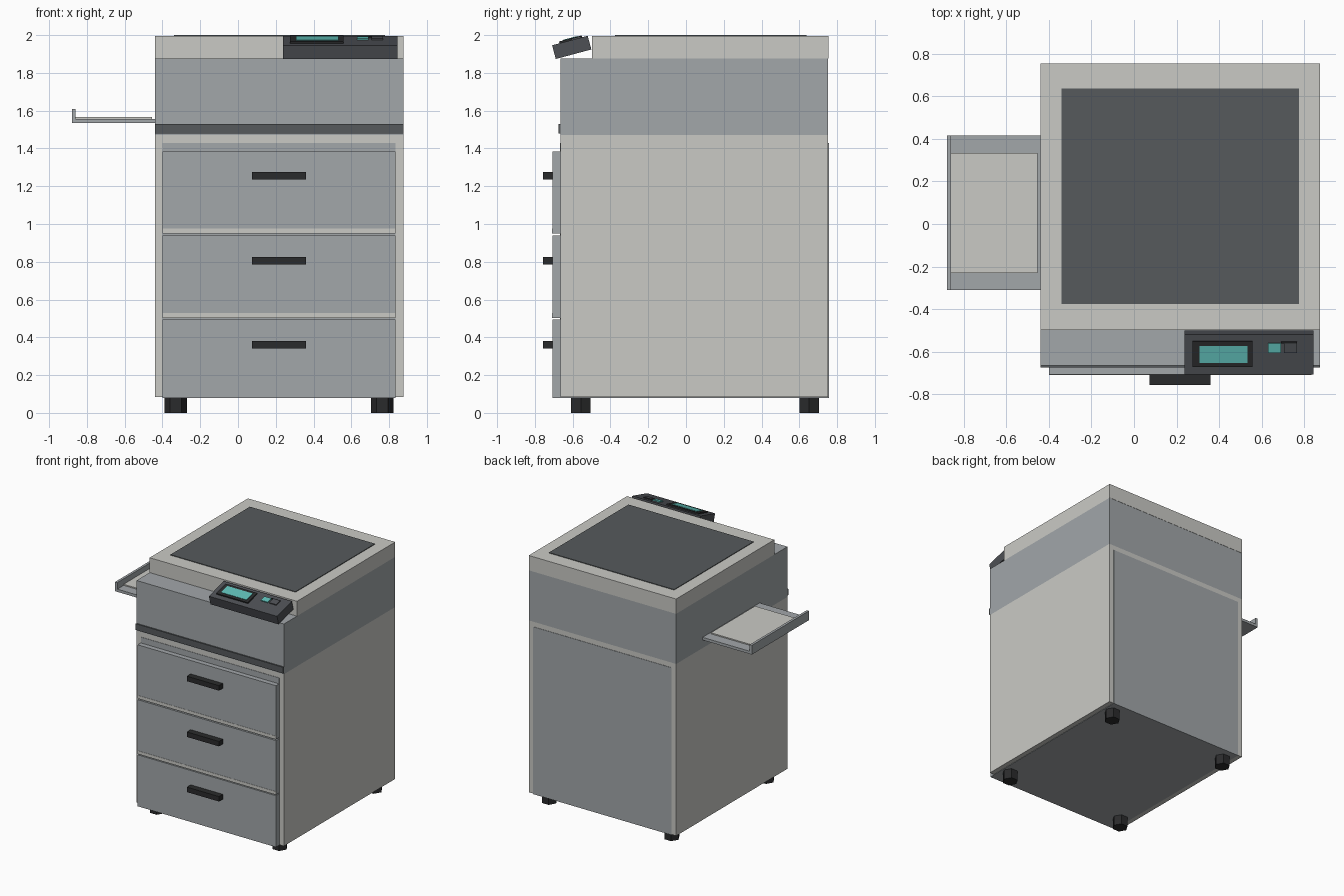
import bpy, math
from mathutils import Matrix, Vector

if "Cube" in bpy.data.objects:
    bpy.data.objects.remove(bpy.data.objects["Cube"])


def material(name, rgb):
    m = bpy.data.materials.new(name)
    m.diffuse_color = (*rgb, 1.0)
    m.use_nodes = True
    m.node_tree.nodes["Principled BSDF"].inputs["Base Color"].default_value = m.diffuse_color
    return m


BEIGE = material("warm_white", (0.59, 0.59, 0.56))
GREY = material("mid_grey", (0.36, 0.385, 0.40))
GLASS = material("dark_glass_grey", (0.093, 0.102, 0.107))
PANEL = material("panel_charcoal", (0.075, 0.08, 0.09))
BLACK = material("black", (0.023, 0.024, 0.025))
TEAL = material("teal", (0.115, 0.51, 0.47))


def box(name, mat, x, y, z, matrix=None):
    """Box from (min, max) ranges, optionally placed by a matrix."""
    verts = [Vector((a, b, c)) for a in x for b in y for c in z]
    if matrix:
        verts = [matrix @ v for v in verts]
    faces = [(0, 1, 3, 2), (4, 6, 7, 5), (0, 4, 5, 1),
             (2, 3, 7, 6), (0, 2, 6, 4), (1, 5, 7, 3)]
    me = bpy.data.meshes.new(name)
    me.from_pydata(verts, [], faces)
    me.materials.append(mat)
    ob = bpy.data.objects.new(name, me)
    bpy.context.collection.objects.link(ob)
    return ob


BODY_X = (-0.44, 0.875)
DOOR_X = (-0.40, 0.835)

# Cabinet: pale shell with a grey core showing at front, back and underside
box("cabinet_shell", BEIGE, BODY_X, (-0.665, 0.753), (0.083, 1.47))
box("cabinet_core", GREY, DOOR_X, (-0.668, 0.756), (0.08, 1.43))

# Upper section, front stripe, lid and scanner glass
box("upper_section", GREY, BODY_X, (-0.665, 0.753), (1.47, 1.875))
box("front_stripe", GLASS, BODY_X, (-0.676, -0.665), (1.48, 1.53))
box("lid", BEIGE, BODY_X, (-0.498, 0.755), (1.875, 1.995))
box("scanner_glass", GLASS, (-0.34, 0.777), (-0.376, 0.637), (1.995, 2.0))

# Drawers with handles; the upper two have a pale strip at the bottom
for i, (z0, z1, hz) in enumerate([(0.95, 1.383, 1.255),
                                  (0.503, 0.94, 0.805),
                                  (0.08, 0.495, 0.36)]):
    box(f"drawer_front_{i + 1}", GREY, DOOR_X, (-0.708, -0.665), (z0, z1))
    box(f"drawer_handle_{i + 1}", BLACK, (0.073, 0.36), (-0.757, -0.708),
        (hz - 0.02, hz + 0.02))
    if i < 2:
        box(f"drawer_strip_{i + 1}", BEIGE, DOOR_X, (-0.71, -0.708),
            (z0, z0 + 0.026))

# Six-sided feet
for x in (-0.33, 0.763):
    for y in (-0.557, 0.652):
        bpy.ops.mesh.primitive_cylinder_add(vertices=6, radius=0.06, depth=0.085,
                                            location=(x, y, 0.0425),
                                            rotation=(0, 0, math.pi / 6))
        foot = bpy.context.object
        foot.name = "foot"
        foot.data.materials.append(BLACK)

# Side paper tray
box("tray_base", GREY, (-0.88, -0.44), (-0.31, 0.417), (1.535, 1.557))
box("tray_lip", GREY, (-0.88, -0.86), (-0.31, 0.417), (1.557, 1.61))
box("tray_paper", BEIGE, (-0.86, -0.455), (-0.23, 0.333), (1.557, 1.566))

# Tilted control panel, built in its own frame
tilt = Matrix.Translation((0, -0.605, 1.935)) @ Matrix.Rotation(math.radians(15), 4, 'X')
top = 0.0375
box("control_panel", PANEL, (0.237, 0.845), (-0.0975, 0.0975), (-top, top), tilt)
box("screen_bezel", BLACK, (0.276, 0.558), (-0.057, 0.067), (top, top + 0.01), tilt)
box("screen", TEAL, (0.307, 0.533), (-0.036, 0.046), (top + 0.01, top + 0.013), tilt)
box("start_button", TEAL, (0.63, 0.692), (0.009, 0.057), (top, top + 0.008), tilt)
box("stop_button", PANEL, (0.706, 0.768), (0.009, 0.057), (top, top + 0.008), tilt)
box("button_bar", BLACK, (0.692, 0.768), (0.057, 0.063), (top, top + 0.008), tilt)
